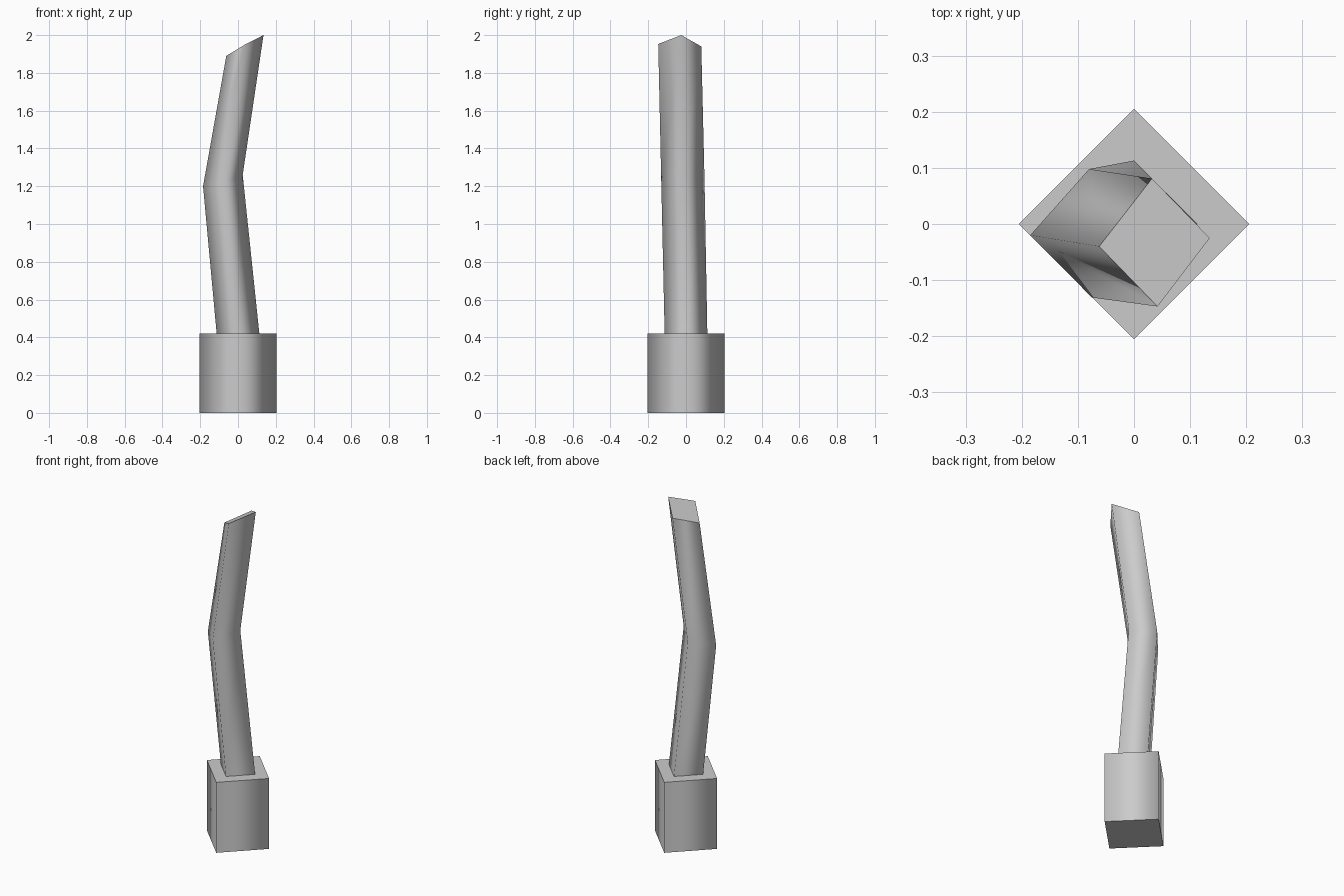
import bpy
import bmesh
from math import cos, sin, pi

if "Cube" in bpy.data.objects:
    bpy.data.objects.remove(bpy.data.objects["Cube"])


def square_ring(radius, z):
    """Four corners of a diamond, counter-clockwise from the right."""
    return [(radius * cos(i * pi / 2), radius * sin(i * pi / 2), z) for i in range(4)]


def loft(name, rings, flat_spans=(), cap_start=False, cap_end=False):
    """Skin four-sided rings: smooth sides, flat caps and ledges."""
    bm = bmesh.new()
    loops = [[bm.verts.new(p) for p in ring] for ring in rings]
    for s in range(len(loops) - 1):
        low, high = loops[s], loops[s + 1]
        for i in range(4):
            j = (i + 1) % 4
            face = bm.faces.new((low[i], low[j], high[j], high[i]))
            face.smooth = s not in flat_spans
    if cap_start:
        bm.faces.new(loops[0][::-1])
    if cap_end:
        bm.faces.new(loops[-1])
    mesh = bpy.data.meshes.new(name)
    bm.to_mesh(mesh)
    bm.free()
    obj = bpy.data.objects.new(name, mesh)
    bpy.context.collection.objects.link(obj)
    return obj


BASE_H = 0.42
foot = square_ring(0.113, BASE_H)

# Square block with a flat ledge around the foot of the stem
loft("base", [square_ring(0.205, 0), square_ring(0.205, BASE_H), foot],
     flat_spans=(1,), cap_start=True)

# Stem that leans left, bends, then leans right to a slanted end
bend = [(0.025, -0.014, 1.26), (-0.08, 0.098, 1.235),
        (-0.185, -0.02, 1.20), (-0.075, -0.131, 1.225)]
tip = [(0.135, -0.025, 2.0), (0.032, 0.081, 1.94),
       (-0.062, -0.04, 1.89), (0.042, -0.147, 1.953)]
loft("stem", [foot, bend, tip], cap_end=True)
